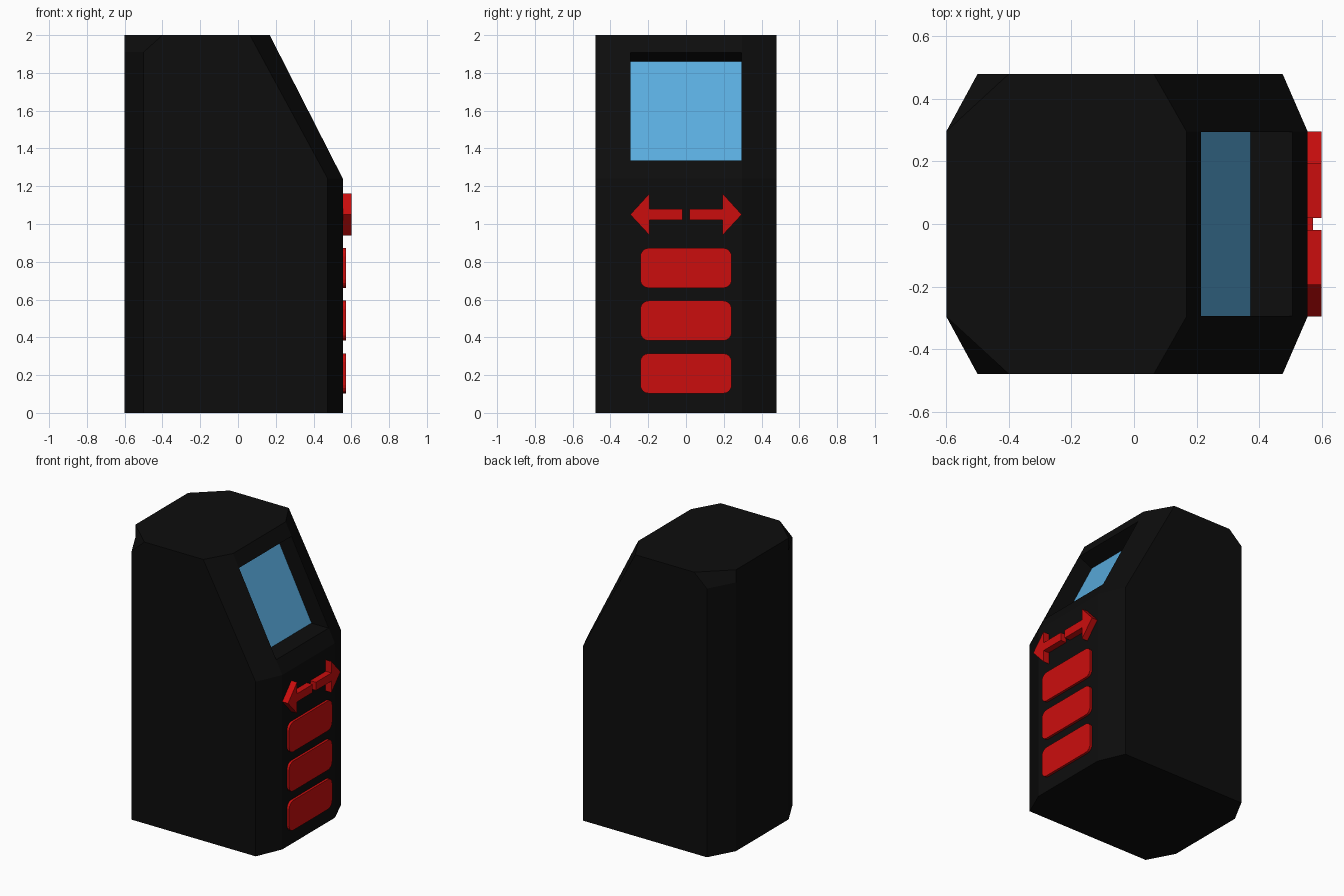
import bpy, bmesh, math

if "Cube" in bpy.data.objects:
    bpy.data.objects.remove(bpy.data.objects["Cube"])


def material(name, rgb):
    m = bpy.data.materials.new(name)
    m.diffuse_color = (*rgb, 1)
    m.use_nodes = True
    m.node_tree.nodes["Principled BSDF"].inputs["Base Color"].default_value = m.diffuse_color
    return m


black = material("black", (0.004, 0.004, 0.004))
red = material("red", (0.6, 0.004, 0.004))
blue = material("blue", (0.1, 0.41, 0.73))


def loft(name, rings, mat=None):
    """Join matching rings of points into a closed solid."""
    bm = bmesh.new()
    vs = [[bm.verts.new(p) for p in ring] for ring in rings]
    for a, b in zip(vs, vs[1:]):
        for i in range(len(a)):
            j = (i + 1) % len(a)
            bm.faces.new((a[i], a[j], b[j], b[i]))
    bm.faces.new(vs[0])
    bm.faces.new(vs[-1])
    bmesh.ops.recalc_face_normals(bm, faces=bm.faces)
    me = bpy.data.meshes.new(name)
    bm.to_mesh(me)
    bm.free()
    ob = bpy.data.objects.new(name, me)
    bpy.context.collection.objects.link(ob)
    if mat:
        me.materials.append(mat)
    return ob


def along_y(profile, y):
    return [(x, y, z) for x, z in profile]


def along_x(profile, x):
    return [(x, y, z) for y, z in profile]


# Cabinet: wide middle profile tapering to narrower side profiles
mid = [(-.6, 0), (.555, 0), (.555, 1.24), (.168, 2), (-.6, 2), (-.6, 1.91)]
side = [(-.5, 0), (.475, 0), (.475, 1.24), (.063, 2), (-.4, 2), (-.5, 1.91)]
body = loft("cabinet", [along_y(side, -.48), along_y(mid, -.296),
                        along_y(mid, .296), along_y(side, .48)], black)

# Recess cut into the sloping panel
cut = [(.64, 1.335), (.37, 1.335), (.104, 1.86), (.328, 1.96)]
cutter = loft("recess_cutter", [along_y(cut, -.294), along_y(cut, .294)], black)
cutter.hide_render = True
cutter.hide_viewport = True
mod = body.modifiers.new("recess", 'BOOLEAN')
mod.operation = 'DIFFERENCE'
mod.solver = 'EXACT'
mod.object = cutter

# Screen lying on the recess floor
glass = [(.366, 1.335), (.373, 1.336), (.108, 1.861), (.1, 1.86)]
loft("screen", [along_y(glass, -.2935), along_y(glass, .2935)], blue)


# Rounded buttons on the lower front panel
def rounded(w, z0, z1, r, n=4):
    pts = []
    corners = [(w - r, z1 - r), (r - w, z1 - r), (r - w, z0 + r), (w - r, z0 + r)]
    for k, (cy, cz) in enumerate(corners):
        for i in range(n + 1):
            a = math.pi / 2 * (k + i / n)
            pts.append((cy + r * math.cos(a), cz + r * math.sin(a)))
    return pts


for i in range(3):
    z = .103 + .279 * i
    p = rounded(.242, z, z + .212, .045)
    loft(f"button_{i + 1}", [along_x(p, .545), along_x(p, .572)], red)

# Pair of mirrored direction arrows
arrow = [(.019, 1.022), (.193, 1.022), (.193, .94), (.295, 1.05),
         (.193, 1.162), (.193, 1.08), (.019, 1.08)]
for name, s in (("left_arrow", -1), ("right_arrow", 1)):
    p = [(s * y, z) for y, z in arrow]
    loft(name, [along_x(p, .545), along_x(p, .6)], red)
